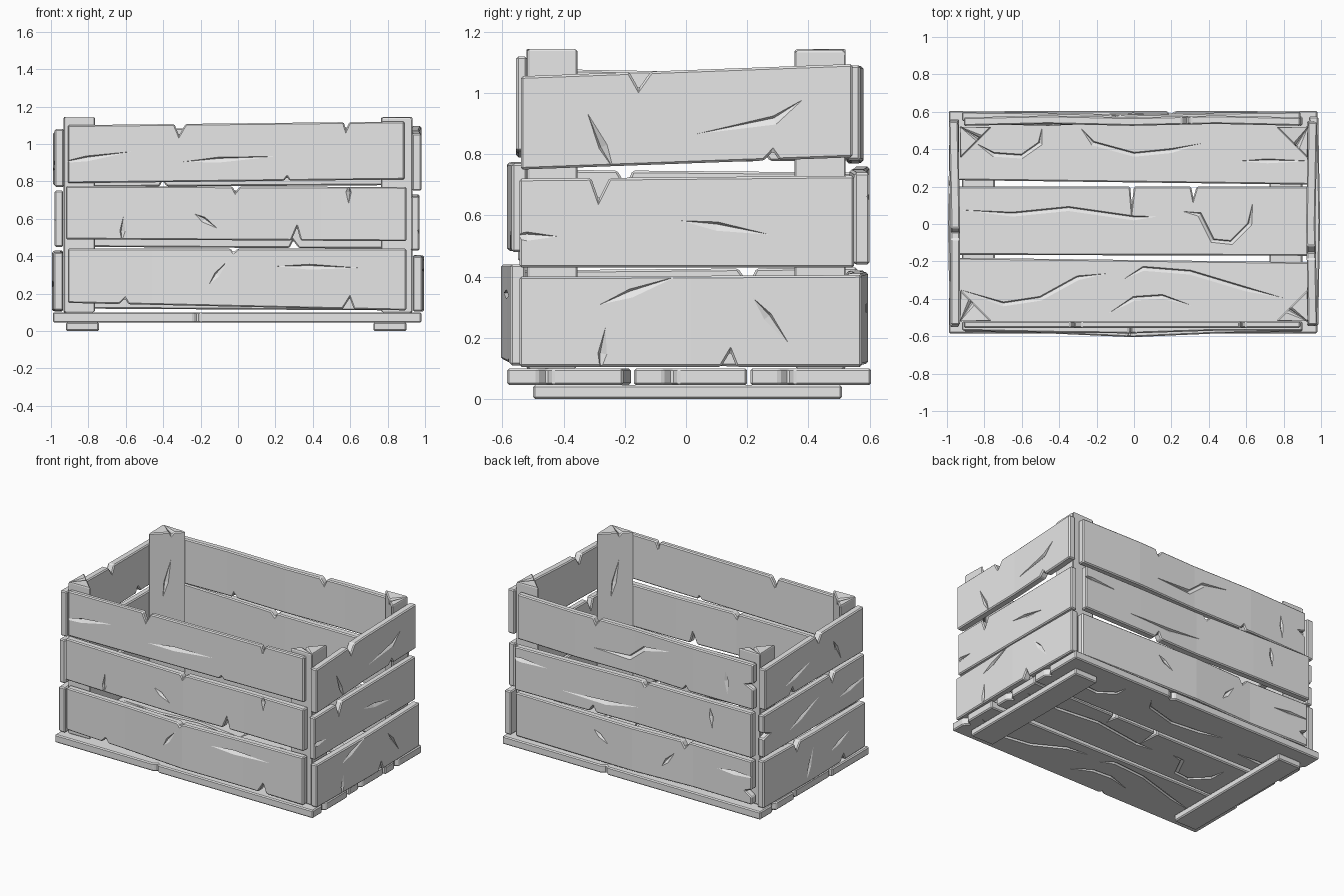
import bpy
import bmesh
from mathutils import Matrix, Vector

default_cube = bpy.data.objects.get("Cube")
if default_cube:
    bpy.data.objects.remove(default_cube, do_unlink=True)

GREY = (0.8, 0.8, 0.8, 1)
wood = bpy.data.materials.new("plain_grey_wood")
wood.use_nodes = True
wood.diffuse_color = GREY
wood.node_tree.nodes["Principled BSDF"].inputs["Base Color"].default_value = GREY

UP = Vector((0, 0, 1))


def frame(u, v, w, origin=(0, 0, 0)):
    """Matrix whose columns are the board's length, height and outward axes."""
    matrix = Matrix((u, v, w)).transposed().to_4x4()
    matrix.translation = origin
    return matrix


def wall_frame(outward):
    w = Vector(outward)
    return frame(UP.cross(w), UP, w)


FRONT, BACK = wall_frame((0, -1, 0)), wall_frame((0, 1, 0))
RIGHT, LEFT = wall_frame((1, 0, 0)), wall_frame((-1, 0, 0))
FLAT = frame((1, 0, 0), (0, 1, 0), (0, 0, 1))


def outline(u0, u1, bl, br, tr, tl, notches):
    """Board outline with V-shaped chips: notch = (edge, position, width, depth)."""
    corners = [Vector(p) for p in ((u0, bl), (u1, br), (u1, tr), (u0, tl))]
    points = []
    for i, edge in enumerate(("bottom", "right", "top", "left")):
        a, b = corners[i], corners[(i + 1) % 4]
        axis = i % 2
        along = (b - a).normalized()
        inward = Vector((-along.y, along.x))
        points.append(a)
        chips = [((p - a[axis]) / (b[axis] - a[axis]), wide, deep)
                 for e, p, wide, deep in notches if e == edge]
        for s, wide, deep in sorted(chips):
            mid = a.lerp(b, s)
            points += [mid - along * wide / 2,
                       mid + inward * deep + along * wide * 0.1,
                       mid + along * wide / 2]
    return points


def add_groove(bm, path, level, side, width, depth):
    """Tapered V-shaped crack following a path on one face of a board."""
    pts = [Vector(p) for p in path]
    if len(pts) == 2:
        pts.insert(1, pts[0].lerp(pts[1], 0.4))
    top = level + side * 0.003

    def vert(p, w):
        return bm.verts.new((p.x, p.y, w))

    rings = []
    for before, p, after in zip(pts, pts[1:], pts[2:]):
        d = (after - before).normalized()
        n = Vector((-d.y, d.x)) * width / 2
        rings.append((vert(p + n, top), vert(p + n * 0.5, level - side * depth),
                      vert(p - n, top)))
    start, end = vert(pts[0], top), vert(pts[-1], top)
    for i in range(3):
        j = (i + 1) % 3
        bm.faces.new((start, rings[0][i], rings[0][j]))
        bm.faces.new((end, rings[-1][j], rings[-1][i]))
        for r, s in zip(rings, rings[1:]):
            bm.faces.new((r[i], s[i], s[j], r[j]))


def make_object(name, bm):
    bmesh.ops.recalc_face_normals(bm, faces=bm.faces)
    mesh = bpy.data.meshes.new(name)
    bm.to_mesh(mesh)
    bm.free()
    obj = bpy.data.objects.new(name, mesh)
    bpy.context.collection.objects.link(obj)
    return obj


def board(name, place, quad, face, thick, grooves=(), notches=(), bend=(),
          under=(), wedge=False, width=0.035, depth=0.015):
    # Flat slab
    bm = bmesh.new()
    cap = bm.faces.new([bm.verts.new((p.x, p.y, face))
                        for p in outline(*quad, notches)])
    new = bmesh.ops.extrude_face_region(bm, geom=[cap])["geom"]
    for v in new:
        if isinstance(v, bmesh.types.BMVert):
            v.co.z -= thick
    obj = make_object(name, bm)
    bevel = obj.modifiers.new("worn_edges", "BEVEL")
    bevel.width = 0.007
    bevel.segments = 1
    # Carved cracks
    cutter = None
    if grooves or under:
        bm = bmesh.new()
        for path in grooves:
            add_groove(bm, path, face, 1, width, depth)
        for path in under:
            add_groove(bm, path, face - thick, -1, width, depth)
        cutter = make_object("crack_cutter", bm)
        cutter.hide_render = True
        carve = obj.modifiers.new("cracks", "BOOLEAN")
        carve.operation, carve.solver = "DIFFERENCE", "EXACT"
        carve.use_self = True
        carve.object = cutter
    graph = bpy.context.evaluated_depsgraph_get()
    baked = bpy.data.meshes.new_from_object(obj.evaluated_get(graph))
    obj.modifiers.clear()
    if cutter:
        bpy.data.objects.remove(cutter, do_unlink=True)
    # Warp along the length, then put in place
    bm = bmesh.new()
    bm.from_mesh(baked)
    u0, u1 = quad[:2]
    spans = len(bend) - 1
    for k in range(1, spans):
        bmesh.ops.bisect_plane(bm, geom=bm.verts[:] + bm.edges[:] + bm.faces[:],
                               plane_co=(u0 + (u1 - u0) * k / spans, 0, 0),
                               plane_no=(1, 0, 0))
    for v in bm.verts:
        if wedge:
            v.co.x *= max(0.03, 1 + (v.co.z - face) / thick)
        if spans > 0:
            t = min(max((v.co.x - u0) / (u1 - u0), 0), 1) * spans
            k = min(int(t), spans - 1)
            v.co.z += bend[k] + (bend[k + 1] - bend[k]) * (t - k)
    bm.transform(place)
    bmesh.ops.recalc_face_normals(bm, faces=bm.faces)
    bm.to_mesh(baked)
    bm.free()
    obj.data = baked
    baked.materials.clear()
    baked.materials.append(wood)


# Front wall
board("front_board_low", FRONT, (-.91, .9, .15, .11, .44, .44), .575, .05,
      [[(-.16, .24), (-.04, .39)], [(.17, .345), (.7, .335)]],
      [("bottom", .59, .06, .06), ("bottom", -.61, .05, .03), ("top", -.02, .04, .02)],
      (0, .01, .03, .01, 0))
board("front_board_middle", FRONT, (-.92, .9, .49, .48, .77, .775), .57, .05,
      [[(-.62, .47), (-.61, .63)], [(-.24, .63), (-.1, .54)], [(.59, .79), (.59, .67)]],
      [("bottom", .31, .05, .07), ("top", -.01, .04, .03)], (0, .01, .015, 0, 0))
board("front_board_top", FRONT, (-.91, .89, .79, .81, 1.12, 1.1), .555, .035,
      [[(-1, .89), (-.52, .965)], [(-.34, .9), (.26, .935)]],
      [("top", -.31, .06, .06), ("top", .58, .03, .04), ("bottom", .26, .03, .02)])

# Back wall
board("back_board_low", BACK, (-.9, .91, .11, .12, .42, .41), .575, .05,
      [[(-.3, .33), (-.17, .24)], [(.22, .2), (.33, .33)], [(.62, .3), (1, .31)]],
      [("top", .4, .06, .04), ("right", .2, .05, .05)], (0, .01, .02, 0, .01))
board("back_board_middle", BACK, (-.89, .92, .44, .45, .76, .74), .585, .05,
      [[(-.6, .53), (-.2, .53), (.1, .57)], [(.6, .72), (.62, .56)], [(-1, .66), (-.6, .65)]],
      [("bottom", -.3, .05, .04), ("top", .1, .05, .03)], (.015, .01, 0, .01, .015))
board("back_board_top", BACK, (-.89, .91, .78, .77, 1.08, 1.09), .57, .045,
      [[(-.35, .88), (-.03, .88), (.08, .97), (.32, 1.01)], [(.7, 1), (.72, .8)]],
      [("top", -.28, .05, .04), ("bottom", .4, .04, .03), ("right", .93, .04, .05)],
      (0, .01, 0, .01, 0))

# Right wall
board("right_board_low", RIGHT, (-.545, .575, .105, .105, .405, .4), .985, .05,
      [[(-.3, .3), (0, .41)], [(.21, .34), (.35, .16)], [(-.28, .08), (-.26, .25)]],
      [("bottom", .14, .05, .05)], (0, .01, 0))
board("right_board_middle", RIGHT, (-.545, .55, .43, .43, .73, .72), .97, .045,
      [[(-.04, .585), (.31, .53)], [(-.6, .53), (-.4, .53)]],
      [("top", -.28, .06, .07)])
board("right_board_top", RIGHT, (-.54, .545, .75, .79, 1.095, 1.055), .98, .05,
      [[(-.23, .74), (-.33, .955)], [(-.02, .855), (.29, .91), (.4, .99)]],
      [("top", -.15, .07, .055), ("bottom", .28, .05, .03)], (0, -.01, 0))

# Left wall
board("left_board_low", LEFT, (-.56, .55, .105, .11, .42, .43), .985, .05,
      [[(-.1, .12), (-.02, .36)], [(.15, .22), (.4, .3)]],
      [("top", -.2, .06, .05), ("bottom", .3, .05, .04)], (0, .01, 0))
board("left_board_middle", LEFT, (-.55, .55, .45, .45, .75, .74), .98, .045,
      [[(-.3, .52), (.1, .66)], [(.25, .55), (.6, .6)]],
      [("top", .2, .05, .05), ("left", .6, .04, .06)])
board("left_board_top", LEFT, (-.55, .54, .78, .77, 1.08, 1.06), .99, .05,
      [[(-.35, .85), (0, .93)], [(.2, .98), (.3, .8)]],
      [("top", .05, .06, .05), ("bottom", -.25, .05, .04)], (0, -.01, -.01))

# Floor
wave_back = [[(-.86, .44), (-.75, .37), (-.6, .36), (-.5, .43), (-.49, .53)],
             [(-.3, .53), (-.22, .43), (0, .37), (.2, .39), (.41, .44)],
             [(.52, .335), (1, .335)]]
wave_mid = [[(-1, .08), (-.65, .05), (-.35, .08), (0, .03), (.15, .04)],
            [(.24, .07), (.35, .05), (.42, -.09), (.52, -.1), (.62, 0), (.64, .14)]]
wave_front = [[(-1, -.33), (-.7, -.43), (-.5, -.4), (-.3, -.29), (-.1, -.26)],
              [(-.08, -.31), (.05, -.24), (.3, -.26), (.6, -.35), (.85, -.41)],
              [(-.17, -.5), (0, -.4), (.15, -.39), (.35, -.45)]]
floor_boards = (
    ("floor_board_back", (-.99, .98, .235, .21, .605, .605), wave_back,
     [("right", .33, .05, .03), ("left", .45, .05, .03), ("top", .2, .05, .02)]),
    ("floor_board_middle", (-.98, .97, -.165, -.17, .2, .2), wave_mid,
     [("right", -.05, .05, .03), ("top", -.01, .02, .1), ("top", .32, .03, .06)]),
    ("floor_board_front", (-.99, .98, -.585, -.585, -.205, -.18), wave_front,
     [("right", -.46, .05, .03), ("bottom", -.22, .04, .02)]))
for name, quad, waves, chips in floor_boards:
    mirrored = [[(-u, v) for u, v in path] for path in waves]
    board(name, FLAT, quad, .1, .055, waves, chips, under=mirrored,
          width=.03, depth=.012)

# Runners under the floor
for name, x in (("left_runner", .812), ("right_runner", -.832)):
    board(name, FLAT, (x - .088, x + .088, -.5, -.5, .51, .51), .046, .046)

# Three-sided corner posts
for side, sx in (("left", 1), ("right", -1)):
    for end, sy in (("front", -1), ("back", 1)):
        w = Vector((-sx, -sy, 0)).normalized()
        place = frame(UP.cross(w), UP, w, (sx * .845, sy * .435, 0))
        board(end + "_" + side + "_post", place, (-.12, .12, .1, .1, 1.14, 1.145),
              0, .12, [[(-.03, .68), (.03, .98)]], [("top", .03, .03, .02)], wedge=True)
